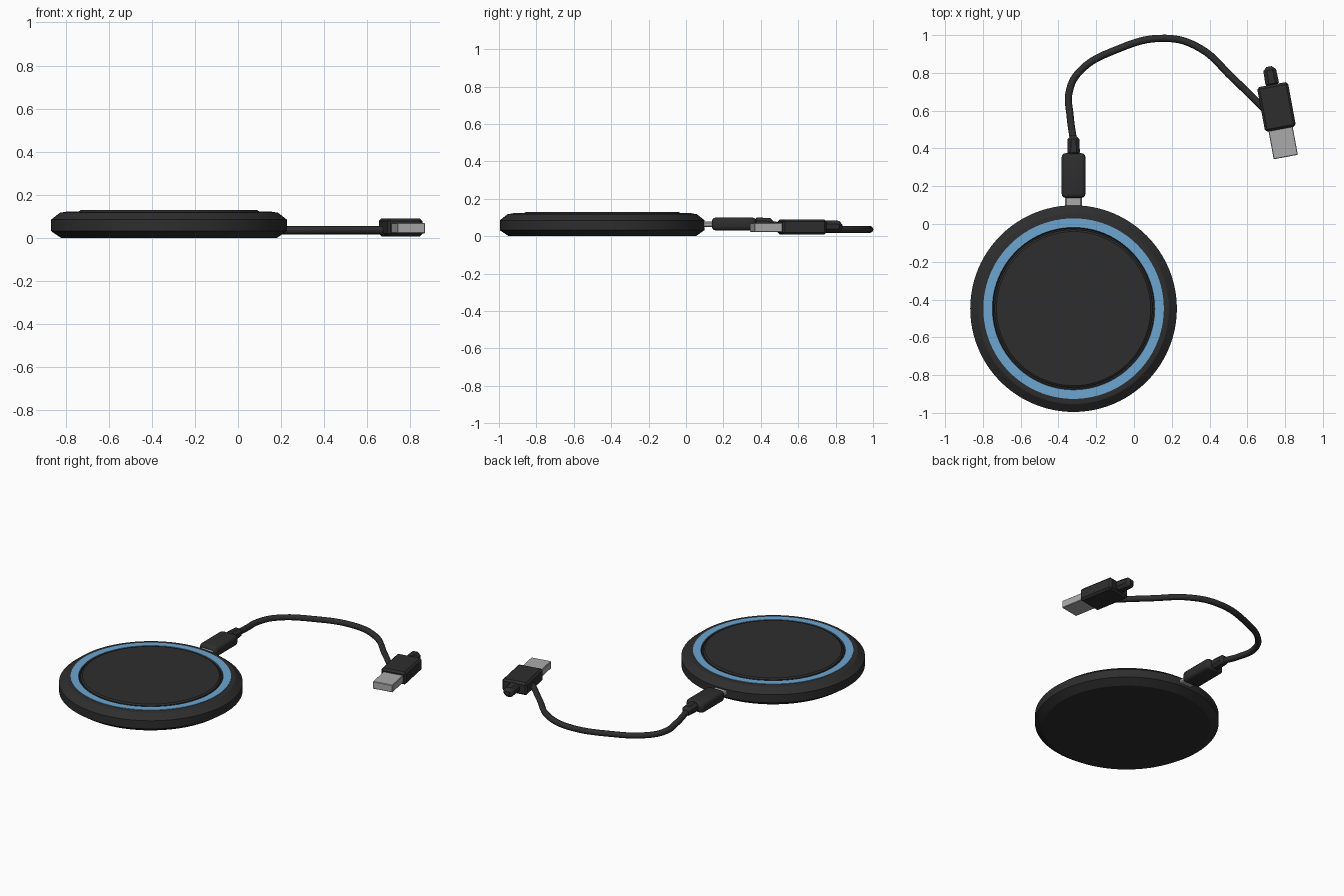
import bpy, bmesh, math
from mathutils import Matrix, Vector

cube = bpy.data.objects.get("Cube")
if cube:
    bpy.data.objects.remove(cube)


def material(name, rgb, roughness=0.5):
    m = bpy.data.materials.new(name)
    m.use_nodes = True
    m.diffuse_color = (*rgb, 1)
    bsdf = m.node_tree.nodes["Principled BSDF"]
    bsdf.inputs["Base Color"].default_value = (*rgb, 1)
    bsdf.inputs["Roughness"].default_value = roughness
    return m


BLACK = material("black plastic", (0.027, 0.027, 0.027))
BLUE = material("blue ring", (0.15, 0.38, 0.64))
METAL = material("grey metal", (0.40, 0.40, 0.40), 0.35)


def finish(obj, mat, angle=30):
    obj.data.materials.append(mat)
    bpy.ops.object.select_all(action="DESELECT")
    obj.select_set(True)
    bpy.context.view_layer.objects.active = obj
    bpy.ops.object.shade_smooth_by_angle(angle=math.radians(angle))
    return obj


def add_object(name, bm, mat, angle=30):
    bmesh.ops.recalc_face_normals(bm, faces=bm.faces)
    mesh = bpy.data.meshes.new(name)
    bm.to_mesh(mesh)
    bm.free()
    obj = bpy.data.objects.new(name, mesh)
    bpy.context.collection.objects.link(obj)
    return finish(obj, mat, angle)


def lathe(name, profile, centre, mat, closed=False):
    """Spin an (r, z) profile about the vertical axis."""
    bm = bmesh.new()
    vs = [bm.verts.new((r, 0, z)) for r, z in profile]
    es = [bm.edges.new(p) for p in zip(vs, vs[1:])]
    if closed:
        es.append(bm.edges.new((vs[-1], vs[0])))
    bmesh.ops.spin(bm, geom=vs + es, cent=(0, 0, 0), axis=(0, 0, 1),
                   angle=math.tau, steps=96)
    bmesh.ops.remove_doubles(bm, verts=bm.verts, dist=1e-4)
    obj = add_object(name, bm, mat, 25)
    obj.location = centre
    return obj


def block(name, frame, y0, y1, width, z0, z1, bevel, mat, segments=1, taper=1):
    """Bevelled box along local y of a frame; its far end may taper."""
    bm = bmesh.new()
    bmesh.ops.create_cube(bm, size=1)
    bmesh.ops.scale(bm, vec=(width, y1 - y0, z1 - z0), verts=bm.verts)
    for v in bm.verts:
        if v.co.y > 0:
            v.co.x *= taper
            v.co.z *= taper
    bmesh.ops.bevel(bm, geom=bm.edges[:], offset=bevel, segments=segments,
                    profile=0.5, affect="EDGES", clamp_overlap=True)
    obj = add_object(name, bm, mat)
    obj.matrix_world = frame @ Matrix.Translation((0, (y0 + y1) / 2, (z0 + z1) / 2))
    return obj


# Charging pad: chamfered disc, blue ring inlay, raised centre
PAD = (-0.32, -0.448, 0)
lathe("pad_body", [(0, 0), (0.50, 0), (0.547, 0.032), (0.547, 0.085),
                   (0.505, 0.118), (0.48, 0.121), (0.43, 0.121),
                   (0.425, 0.113), (0.41, 0.113), (0, 0.113)], PAD, BLACK)
lathe("light_ring", [(0.43, 0.118), (0.478, 0.118), (0.478, 0.124),
                     (0.43, 0.124)], PAD, BLUE, closed=True)
lathe("charging_surface", [(0, 0.108), (0.418, 0.108), (0.418, 0.123),
                           (0.408, 0.13), (0, 0.13)], PAD, BLACK)

# Small plug at the back of the pad
small = Matrix.Translation((-0.32, 0, 0))
block("small_plug_tip", small, 0.08, 0.15, 0.09, 0.048, 0.078, 0.007, METAL)
block("small_plug_body", small, 0.138, 0.375, 0.126, 0.03, 0.1, 0.022, BLACK, 3)
block("small_plug_relief", small, 0.36, 0.468, 0.068, 0.035, 0.1, 0.018, BLACK, 1, 0.9)

# Large plug, turned slightly, pointing forward
large = Matrix.Translation((0.754, 0.622, 0)) @ Matrix.Rotation(math.radians(10.5), 4, "Z")
block("large_plug_tip", large, -0.272, -0.11, 0.13, 0.022, 0.07, 0.003, METAL)
block("large_plug_body", large, -0.122, 0.118, 0.166, 0.008, 0.09, 0.012, BLACK)
block("large_plug_relief", large, 0.105, 0.215, 0.074, 0.018, 0.085, 0.019, BLACK, 1, 0.9)

# Cable: smooth tube between the plugs
path = [(-0.32, 0.44, 0.065), (-0.338, 0.57, 0.045), (-0.343, 0.70, 0.036),
        (-0.29, 0.805, 0.036), (-0.1, 0.92, 0.036), (0.17, 0.983, 0.036),
        (0.35, 0.93, 0.036), (0.52, 0.775, 0.036), (0.70, 0.60, 0.036)]
curve = bpy.data.curves.new("cable", "CURVE")
curve.dimensions = "3D"
curve.bevel_depth = 0.019
curve.bevel_resolution = 2
curve.resolution_u = 8
curve.use_fill_caps = True
spline = curve.splines.new("BEZIER")
spline.bezier_points.add(len(path) - 1)
for point, co in zip(spline.bezier_points, path):
    point.co = co
    point.handle_left_type = point.handle_right_type = "AUTO"
cable = bpy.data.objects.new("cable", curve)
bpy.context.collection.objects.link(cable)
bpy.ops.object.select_all(action="DESELECT")
cable.select_set(True)
bpy.context.view_layer.objects.active = cable
bpy.ops.object.convert(target="MESH")
finish(bpy.context.view_layer.objects.active, BLACK, 50)
